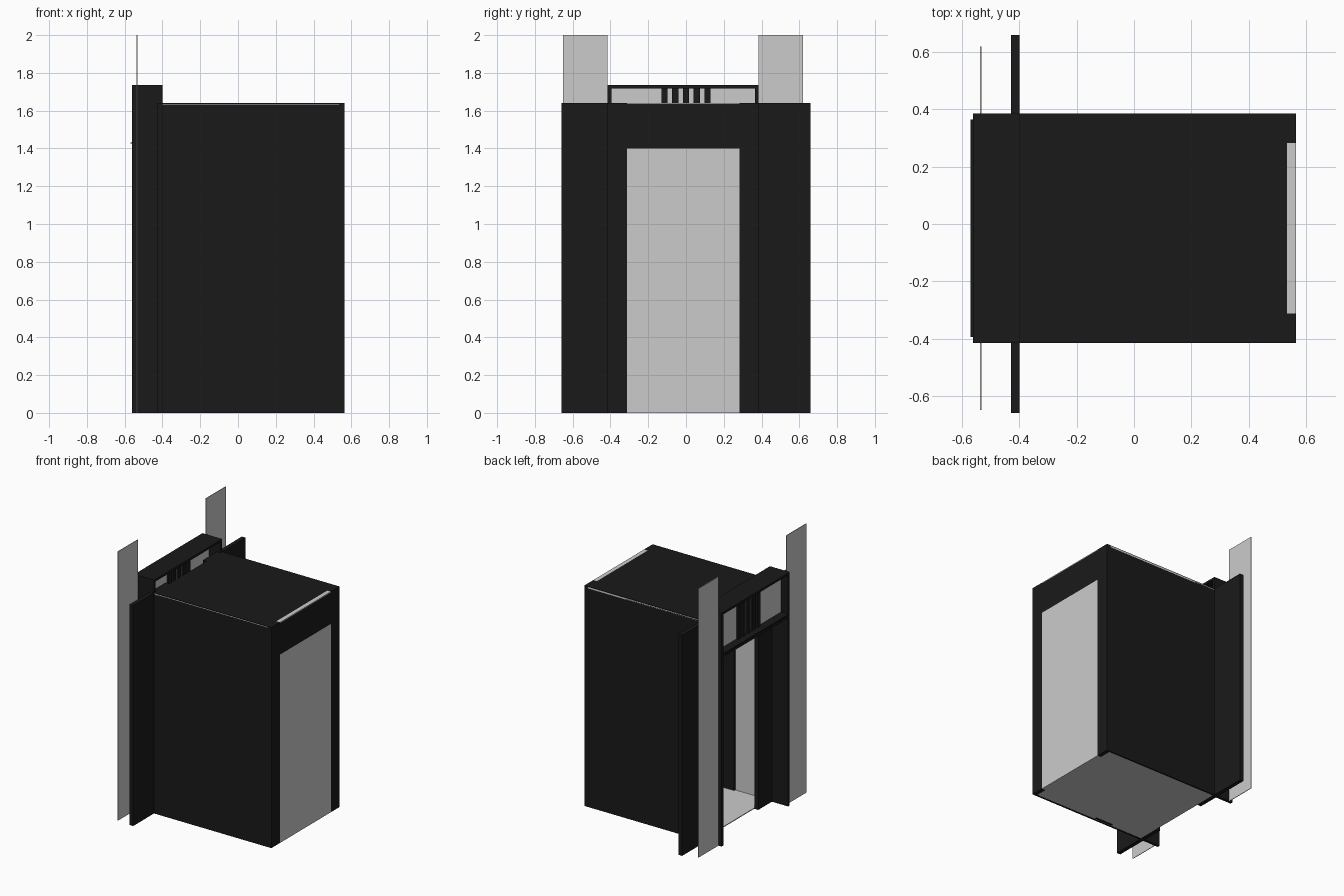
import bpy

if "Cube" in bpy.data.objects:
    bpy.data.objects.remove(bpy.data.objects["Cube"])

def material(name, c):
    m = bpy.data.materials.new(name)
    m.diffuse_color = (*c, 1)
    m.use_nodes = True
    m.node_tree.nodes["Principled BSDF"].inputs["Base Color"].default_value = m.diffuse_color
    return m

BLACK = material("black_metal", (0.01, 0.01, 0.01))
CY = -0.015          # centre line of the cabin in y

def box(name, x, y, z, mat=None):
    """Box from (min, max) pairs."""
    bpy.ops.mesh.primitive_cube_add(size=1, location=[sum(p) / 2 for p in (x, y, z)])
    o = bpy.context.object
    o.name = name
    o.scale = [p[1] - p[0] for p in (x, y, z)]
    bpy.ops.object.transform_apply(location=False, rotation=False, scale=True)
    if mat:
        o.data.materials.append(mat)
    return o

def pair(name, x, near, far, z, mat=None):
    """Two boxes mirrored about the cabin centre line, near/far from it."""
    for side, s in (("left", -1), ("right", 1)):
        y = sorted((CY + s * near, CY + s * far))
        box(f"{name}_{side}", x, y, z, mat)

# cabin shell: side walls with inner lining
pair("side_wall", (-0.40, 0.565), 0.388, 0.40, (0.0, 1.632), BLACK)
pair("wall_lining", (-0.40, 0.535), 0.378, 0.388, (0.008, 1.62))

# floor, ceiling slab and roof cover
box("floor", (-0.40, 0.535), (CY - 0.388, CY + 0.388), (0.002, 0.008))
box("ceiling", (-0.40, 0.535), (CY - 0.40, CY + 0.40), (1.625, 1.636))
box("roof_cover", (-0.40, 0.535), (CY - 0.40, CY + 0.40), (1.636, 1.64), BLACK)

# end wall: posts, header and pale centre panel
pair("end_post", (0.535, 0.565), 0.298, 0.40, (0.0, 1.64), BLACK)
box("end_panel", (0.535, 0.565), (CY - 0.298, CY + 0.298), (0.0, 1.40))
box("end_header", (0.535, 0.565), (CY - 0.298, CY + 0.298), (1.40, 1.634), BLACK)
box("end_header_cap", (0.535, 0.565), (CY - 0.298, CY + 0.298), (1.634, 1.64))

# control column inside, against one side wall
box("control_column", (-0.13, 0.02), (-0.395, -0.38), (0.0, 1.40), BLACK)

# sliding doors, standing open
for side, y in (("left", (-0.66, -0.235)), ("right", (0.205, 0.66))):
    box(f"sliding_door_{side}", (-0.43, -0.40), y, (0.0, 1.64), BLACK)

# door frame: jambs, transom rails
pair("door_jamb", (-0.562, -0.40), 0.38, 0.40, (0.0, 1.735), BLACK)
box("transom_top", (-0.562, -0.40), (CY - 0.40, CY + 0.40), (1.718, 1.735), BLACK)
box("transom_bottom", (-0.562, -0.40), (CY - 0.38, CY + 0.38), (1.40, 1.43), BLACK)
box("transom_lip", (-0.57, -0.562), (CY - 0.38, CY + 0.38), (1.425, 1.432), BLACK)

# transom panel with upright bars
box("transom_panel", (-0.505, -0.495), (CY - 0.38, CY + 0.38), (1.43, 1.718))
for i in range(5):
    c = (i - 2) * 0.057
    box(f"transom_bar_{i + 1}", (-0.52, -0.48), (c - 0.016, c + 0.016), (1.43, 1.718), BLACK)

# thin wall plates either side of the doorway
pair("wall_plate", (-0.537, -0.533), 0.40, 0.635, (0.0, 2.0))
